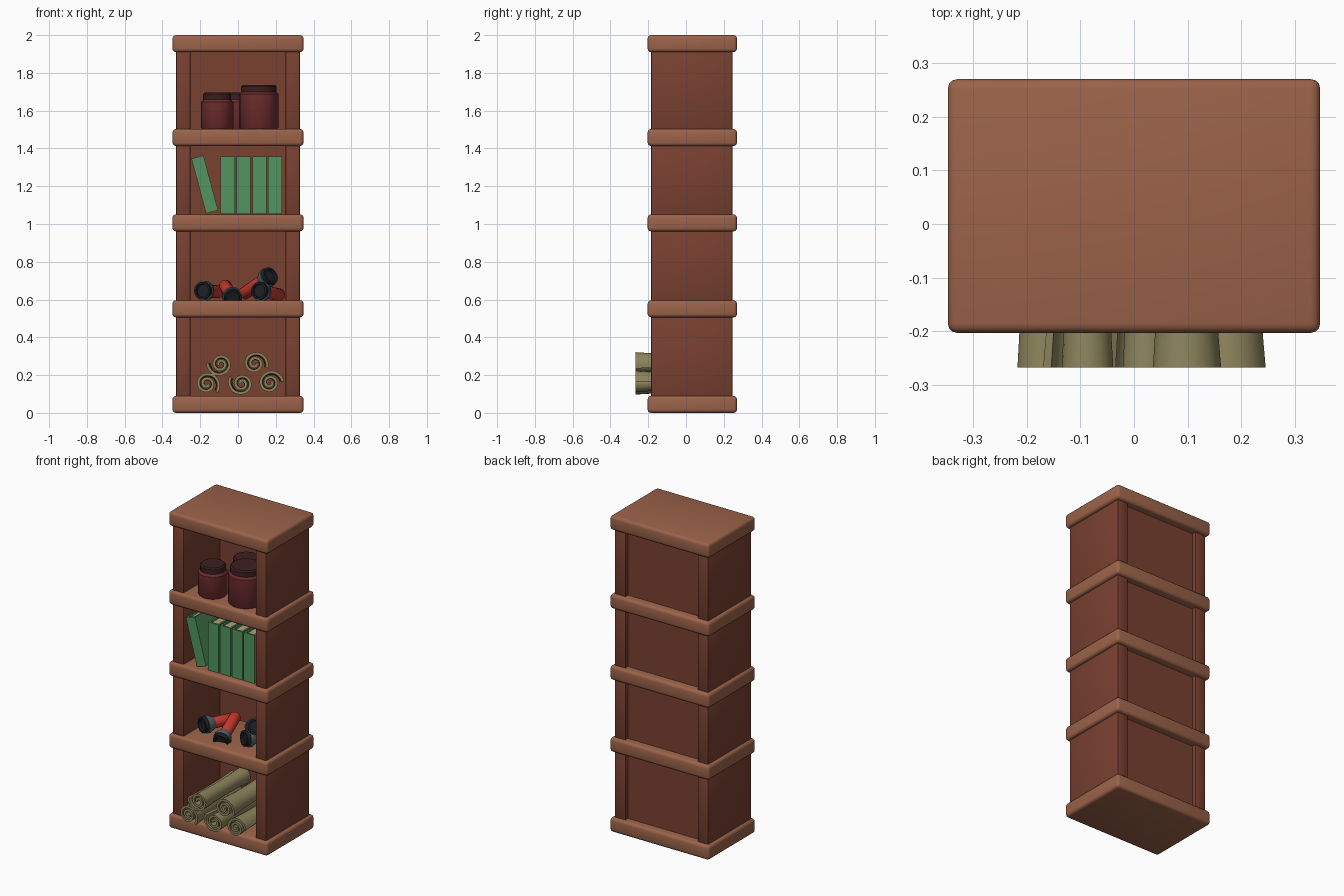
import bpy, bmesh, math
from mathutils import Vector, Matrix

if "Cube" in bpy.data.objects:
    bpy.data.objects.remove(bpy.data.objects["Cube"])

MATS = {}

def mat(name, rgb):
    if name not in MATS:
        m = bpy.data.materials.new(name)
        m.diffuse_color = (*rgb, 1)
        m.use_nodes = True
        m.node_tree.nodes["Principled BSDF"].inputs["Base Color"].default_value = m.diffuse_color
        MATS[name] = m
    return MATS[name]

BOARD = mat("light_wood", (0.33, 0.125, 0.068))
PANEL = mat("dark_wood", (0.19, 0.052, 0.030))
JAR = mat("jar_clay", (0.16, 0.026, 0.028))
LID = mat("lid_dark", (0.045, 0.014, 0.014))
GREEN = mat("green_cover", (0.085, 0.30, 0.11))
PAGE = mat("page_paper", (0.42, 0.36, 0.20))
RED = mat("red_plastic", (0.62, 0.045, 0.028))
GREY = mat("grey_metal", (0.10, 0.12, 0.14))
BLACK = mat("black_glass", (0.012, 0.014, 0.018))
PAPER = mat("old_paper", (0.27, 0.235, 0.11))

def finish(name, bm, material, smooth=True):
    bmesh.ops.recalc_face_normals(bm, faces=bm.faces)
    me = bpy.data.meshes.new(name)
    bm.to_mesh(me)
    bm.free()
    me.materials.append(material)
    ob = bpy.data.objects.new(name, me)
    bpy.context.collection.objects.link(ob)
    if smooth:
        bpy.ops.object.select_all(action='DESELECT')
        ob.select_set(True)
        bpy.context.view_layer.objects.active = ob
        bpy.ops.object.shade_smooth_by_angle(angle=math.radians(40))
    return ob

def box(name, x, y, z, material, bevel=0.0, segments=3, tilt=None):
    """Box from (min, max) ranges, optionally bevelled and placed by a matrix."""
    bm = bmesh.new()
    bmesh.ops.create_cube(bm, size=1)
    for v in bm.verts:
        v.co = Vector([(r[0] + r[1]) / 2 + c * (r[1] - r[0]) for r, c in zip((x, y, z), v.co)])
    if bevel:
        bmesh.ops.bevel(bm, geom=bm.edges[:], offset=bevel, segments=segments,
                        profile=0.5, affect='EDGES')
    if tilt:
        bm.transform(tilt)
    return finish(name, bm, material, bool(bevel))

def lathe(name, profile, material, place, sides=20):
    """Spin (radius, height) points around z, then place with a matrix."""
    bm = bmesh.new()
    verts = [bm.verts.new((r, 0, h)) for r, h in profile]
    edges = [bm.edges.new(p) for p in zip(verts, verts[1:])]
    bmesh.ops.spin(bm, geom=verts + edges, axis=(0, 0, 1), cent=(0, 0, 0),
                   steps=sides, angle=2 * math.pi)
    bmesh.ops.remove_doubles(bm, verts=bm.verts, dist=1e-5)
    bm.transform(place)
    return finish(name, bm, material)

# Shelf boards
levels = [0.0, 0.506, 0.961, 1.413, 1.91]
for i, z in enumerate(levels):
    box(f"shelf_board_{i}", (-0.347, 0.347), (-0.203, 0.27), (z, z + 0.09), BOARD, 0.018)

# Side and back panels in every bay
for i in range(4):
    span = (levels[i] + 0.08, levels[i + 1] + 0.01)
    for s, label in ((-1, "left"), (1, "right")):
        box(f"{label}_panel_{i}", sorted((s * 0.252, s * 0.327)), (-0.185, 0.245),
            span, PANEL, 0.006, 2)
    box(f"back_panel_{i}", (-0.26, 0.26), (0.18, 0.22), span, PANEL)

# Jars with lids
for i, (x, y, r, h) in enumerate([(-0.11, -0.094, 0.085, 0.193),
                                  (-0.006, 0.09, 0.085, 0.193),
                                  (0.11, -0.075, 0.104, 0.235)]):
    p = Matrix.Translation((x, y, 1.502))
    n = h - 0.036
    lathe(f"jar_{i}", [(0, 0), (r - 0.006, 0), (r, 0.008), (r, n - 0.014),
                       (r - 0.012, n), (0, n)], JAR, p)
    q = r - 0.011
    lathe(f"jar_lid_{i}", [(0, n - 0.004), (q, n - 0.004), (q, h - 0.008),
                           (q - 0.008, h), (0, h)], LID, p)

# Books: spine at the front, two covers, recessed pages
def book(i, x, z, w, h, tilt=0):
    m = Matrix.Translation((x, -0.06, z)) @ Matrix.Rotation(math.radians(tilt), 4, 'Y')
    d, t = 0.11, 0.011
    box(f"book_spine_{i}", (-w / 2, w / 2), (-d, -d + t), (-h / 2, h / 2), GREEN, tilt=m)
    for s in (-1, 1):
        box(f"book_cover_{i}_{'left' if s < 0 else 'right'}", sorted((s * (w / 2 - t), s * w / 2)),
            (-d + t, d), (-h / 2, h / 2), GREEN, tilt=m)
    box(f"book_pages_{i}", (-w / 2 + t, w / 2 - t), (-d + t, d - 0.01),
        (-h / 2 + 0.01, h / 2 - 0.01), PAGE, tilt=m)

for i in range(4):
    book(i, -0.054 + i * 0.0835, 1.206, 0.075, 0.304)
book(4, -0.176, 1.209, 0.066, 0.300, -15)

# Torches lying on the second shelf: body, flared collar, dark lens head
for i, (tail, head) in enumerate([((-0.09, 0.13, 0.64), (-0.19, -0.09, 0.647)),
                                  ((-0.07, 0.08, 0.675), (-0.025, -0.14, 0.605)),
                                  ((0.03, 0.08, 0.63), (0.175, -0.07, 0.728)),
                                  ((0.22, 0.10, 0.625), (0.11, -0.10, 0.647))]):
    tip = Vector(head)
    aim = (tip - Vector(tail)).normalized()
    p = Matrix.Translation(tip - aim * 0.235) @ aim.to_track_quat('Z', 'Y').to_matrix().to_4x4()
    lathe(f"torch_body_{i}", [(0, 0), (0.028, 0), (0.034, 0.008), (0.034, 0.165), (0, 0.165)],
          RED, p, 16)
    lathe(f"torch_collar_{i}", [(0, 0.16), (0.036, 0.16), (0.053, 0.195), (0.053, 0.212),
                                (0, 0.212)], GREY, p, 16)
    lathe(f"torch_lens_{i}", [(0, 0.205), (0.047, 0.205), (0.047, 0.235), (0.036, 0.235),
                              (0.034, 0.222), (0, 0.222)], BLACK, p, 16)

# Paper rolls: thick spiral strip lofted along y, slightly pinched in the middle
def paper_roll(i, x, z, end_angle):
    steps, turns, half = 40, 2.1, 0.0075
    ring = []
    for side in (1, -1):
        pts = []
        for k in range(steps + 1):
            t = k / steps
            a = math.radians(end_angle) + (1 - t) * turns * 2 * math.pi
            r = 0.010 + 0.048 * t + (0.012 * max(0, t - 0.85) / 0.15) + side * half
            pts.append((r * math.cos(a), r * math.sin(a)))
        ring += pts if side > 0 else pts[::-1]
    bm = bmesh.new()
    rows = []
    for k in range(9):
        u = k / 4 - 1
        s = 0.86 + 0.14 * u * u
        y = -0.042 + 0.225 * u
        rows.append([bm.verts.new((x + px * s, y, z + pz * s)) for px, pz in ring])
    n = len(ring)
    for a, b in zip(rows, rows[1:]):
        for k in range(n):
            bm.faces.new((a[k], a[(k + 1) % n], b[(k + 1) % n], b[k]))
    for row in (rows[0], rows[-1]):
        for k in range(steps):
            bm.faces.new((row[k], row[k + 1], row[n - 2 - k], row[n - 1 - k]))
    finish(f"paper_roll_{i}", bm, PAPER)

for i, roll in enumerate([(-0.166, 0.155, -40), (0.020, 0.155, 150), (0.168, 0.160, 5),
                          (-0.092, 0.258, 175), (0.088, 0.262, -20)]):
    paper_roll(i, *roll)
